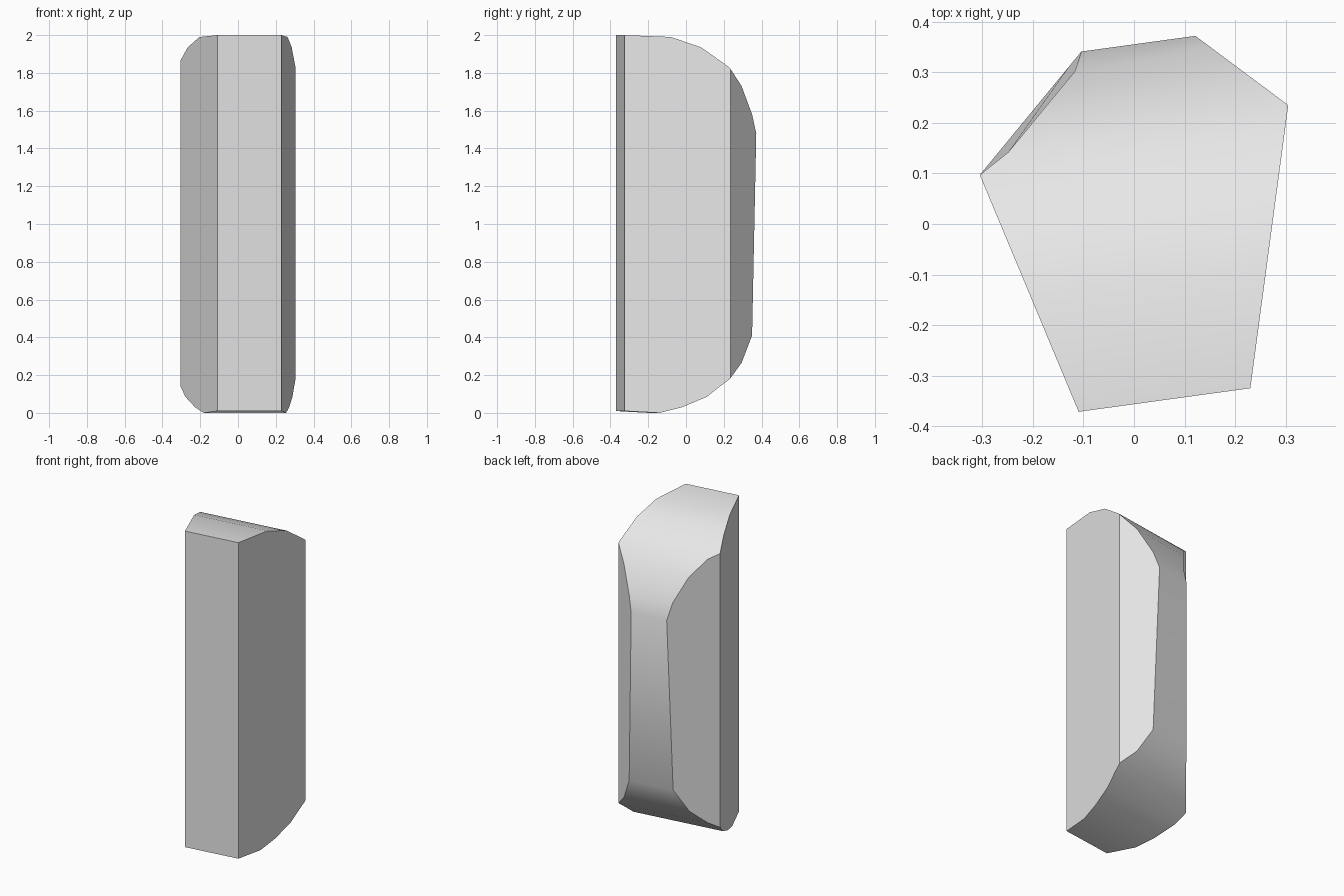
import bpy
import bmesh
import math
from mathutils import Vector

if "Cube" in bpy.data.objects:
    bpy.data.objects.remove(bpy.data.objects["Cube"], do_unlink=True)

# Pale grey material
grey = bpy.data.materials.new("pale_grey")
grey.use_nodes = True
colour = (0.8, 0.8, 0.8, 1)
grey.diffuse_color = colour
grey.node_tree.nodes["Principled BSDF"].inputs["Base Color"].default_value = colour

# Directions across and through the slightly turned block
across = Vector((0.99, 0.136, 0)).normalized()
depth = Vector((-across.y, across.x, 0))

# Side profile (depth, height): flat front, rounded back corners
profile = [(-0.353, 0.01), (-0.353, 2), (-0.115, 1.99), (0.041, 1.935),
           (0.137, 1.865), (0.185, 1.83), (0.261, 1.73), (0.326, 1.58),
           (0.352, 1.48), (0.326, 0.41), (0.261, 0.265), (0.187, 0.178),
           (0.137, 0.14), (0.07, 0.085), (-0.057, 0.03), (-0.173, 0.0)]

# Plan outline, counterclockwise from the front
plan = [Vector((x, y, 0)) for x, y in
        [(-0.11, -0.37), (0.23, -0.325), (0.305, 0.235),
         (0.12, 0.373), (-0.105, 0.34), (-0.305, 0.097)]]

# Extrude the profile sideways
bm = bmesh.new()
verts = [bm.verts.new(depth * v - across + Vector((0, 0, z))) for v, z in profile]
face = bm.faces.new(verts)
new = bmesh.ops.extrude_face_region(bm, geom=[face])["geom"]
bmesh.ops.translate(bm, vec=across * 2,
                    verts=[g for g in new if isinstance(g, bmesh.types.BMVert)])


# Slice off everything outside one side of the plan
def slice_side(a, b):
    edge = b - a
    normal = Vector((edge.y, -edge.x, 0)).normalized()
    cut = bmesh.ops.bisect_plane(bm, geom=bm.verts[:] + bm.edges[:] + bm.faces[:],
                                 dist=1e-5, plane_co=a, plane_no=normal,
                                 clear_outer=True)["geom_cut"]
    bmesh.ops.edgeloop_fill(bm, edges=[g for g in cut if isinstance(g, bmesh.types.BMEdge)])
    return normal


for i in (1, 2, 4, 5):
    slice_side(plan[i], plan[(i + 1) % 6])

# Slight hollow at the top of the wide rear chamfer
run = plan[5] - plan[4]
inward = Vector((-run.y, run.x, 0)).normalized()
for v in bm.verts:
    offset = Vector((v.co.x, v.co.y, 0)) - plan[4]
    t = offset.dot(run) / run.length_squared
    if abs(offset.dot(inward)) < 0.002 and v.co.z > 1.5 and 0.04 < t < 0.96:
        v.co += inward * 0.015

bmesh.ops.recalc_face_normals(bm, faces=bm.faces[:])
mesh = bpy.data.meshes.new("rounded_block")
bm.to_mesh(mesh)
bm.free()
mesh.materials.append(grey)
block = bpy.data.objects.new("rounded_block", mesh)
bpy.context.collection.objects.link(block)

# Smooth the rounded ends, keep the cut edges sharp
bpy.ops.object.select_all(action="DESELECT")
block.select_set(True)
bpy.context.view_layer.objects.active = block
bpy.ops.object.shade_smooth_by_angle(angle=math.radians(30))
